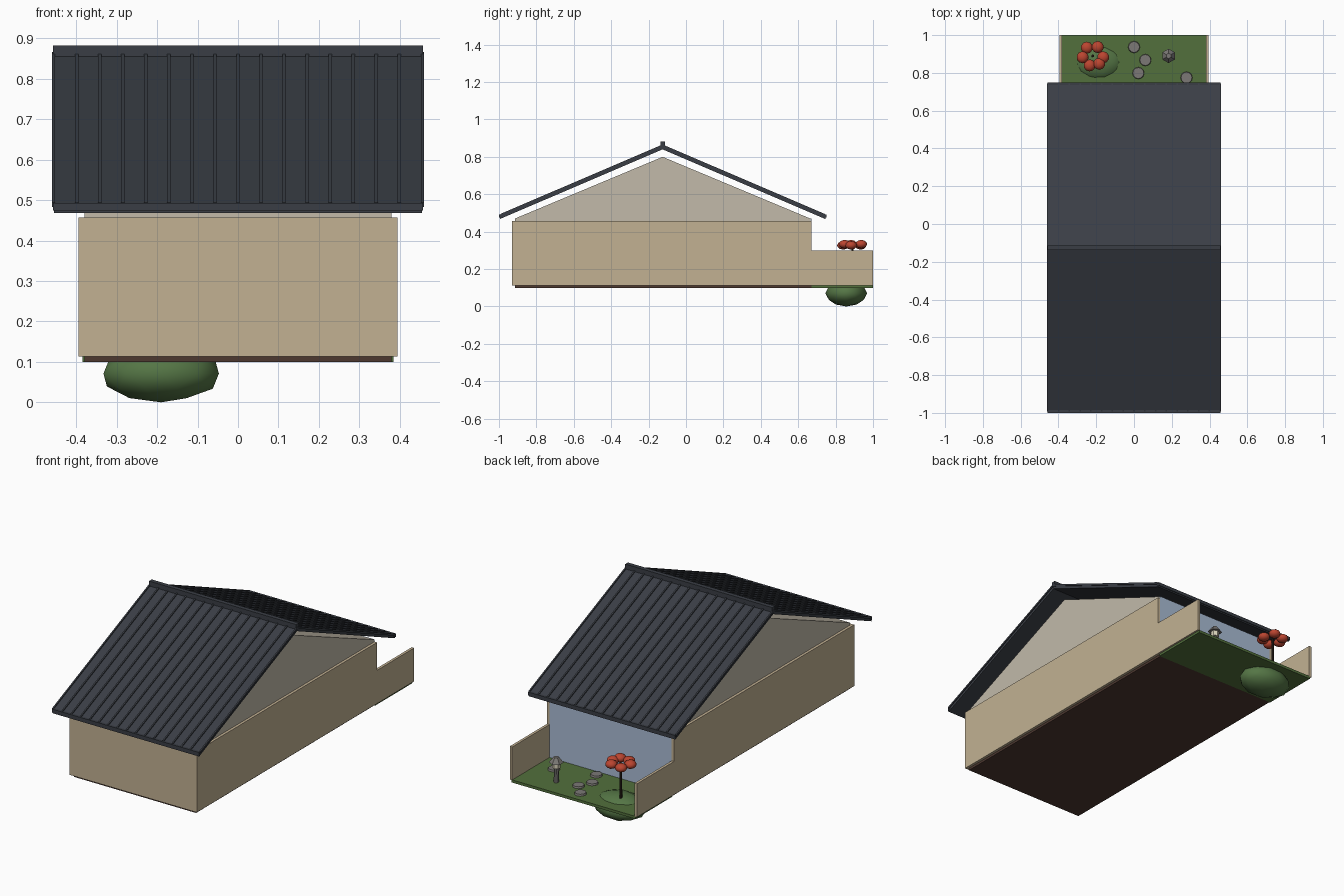
import bpy, bmesh, math

if "Cube" in bpy.data.objects:
    bpy.data.objects.remove(bpy.data.objects["Cube"])

RIDGE_Y = -0.125


def mat(name, r, g, b, a=1.0):
    m = bpy.data.materials.new(name)
    m.diffuse_color = (r, g, b, a)
    m.use_nodes = True
    m.node_tree.nodes["Principled BSDF"].inputs["Base Color"].default_value = m.diffuse_color
    return m


TAN = mat("tan_plaster", 0.54, 0.44, 0.29)
GABLE = mat("pale_plaster", 0.54, 0.49, 0.40)
GLASS = mat("blue_glass", 0.40, 0.50, 0.66)
ROOF = mat("dark_metal", 0.042, 0.048, 0.06)
WOOD = mat("dark_wood", 0.075, 0.04, 0.03)
GRASS = mat("grass", 0.085, 0.16, 0.045)
MOSS = mat("moss", 0.09, 0.18, 0.06)
STONE = mat("stone", 0.20, 0.19, 0.18)
LIGHT = mat("lamp_cream", 0.7, 0.65, 0.5)
BARK = mat("bark", 0.03, 0.018, 0.012)
LEAF = mat("red_leaf", 0.5, 0.06, 0.03)


def finish(bm, name, m):
    bmesh.ops.recalc_face_normals(bm, faces=bm.faces)
    me = bpy.data.meshes.new(name)
    bm.to_mesh(me)
    bm.free()
    me.materials.append(m)
    ob = bpy.data.objects.new(name, me)
    bpy.context.collection.objects.link(ob)
    return ob


def prism(name, yz, x0, x1, m):
    """Side profile (y, z) extruded from x0 to x1."""
    bm = bmesh.new()
    f = bm.faces.new([bm.verts.new((x0, y, z)) for y, z in yz])
    ext = bmesh.ops.extrude_face_region(bm, geom=[f])
    bmesh.ops.translate(bm, vec=(x1 - x0, 0, 0),
                        verts=[v for v in ext["geom"] if isinstance(v, bmesh.types.BMVert)])
    return finish(bm, name, m)


def box(name, x0, x1, y0, y1, z0, z1, m):
    return prism(name, [(y0, z0), (y1, z0), (y1, z1), (y0, z1)], x0, x1, m)


def cone(name, x, y, z0, z1, r0, r1, n, m):
    bm = bmesh.new()
    bmesh.ops.create_cone(bm, cap_ends=True, segments=n, radius1=r0, radius2=r1, depth=z1 - z0)
    ob = finish(bm, name, m)
    ob.location = (x, y, (z0 + z1) / 2)
    return ob


def blob(name, loc, radii, m):
    bm = bmesh.new()
    bmesh.ops.create_icosphere(bm, subdivisions=2, radius=1.0)
    bmesh.ops.scale(bm, vec=radii, verts=bm.verts)
    ob = finish(bm, name, m)
    ob.location = loc
    ob.data.shade_smooth()
    return ob


# Ground slabs
box("floor", -0.38, 0.38, -0.915, 0.67, 0.10, 0.115, WOOD)
box("garden_lawn", -0.385, 0.385, 0.67, 1.0, 0.10, 0.115, GRASS)

# House volume with gables, glazed at the garden end
prism("house_body", [(-0.915, 0.115), (0.665, 0.115), (0.665, 0.47),
                     (RIDGE_Y, 0.80), (-0.915, 0.47)], -0.38, 0.38, GABLE)
box("garden_window", -0.38, 0.38, 0.665, 0.67, 0.115, 0.47, GLASS)

# Outer walls, stepping down beside the garden
for side, s in (("left", -1), ("right", 1)):
    prism(side + "_wall", [(-0.915, 0.113), (1.0, 0.113), (1.0, 0.30), (0.67, 0.30),
                           (0.67, 0.457), (-0.915, 0.457)], s * 0.38, s * 0.395, TAN)
box("front_wall", -0.395, 0.395, -0.93, -0.915, 0.113, 0.457, TAN)


# Standing seam roof
def slope(s, d, lift):
    """Point on the roof plane at distance d from the ridge, raised by lift."""
    return (RIDGE_Y + s * d, 0.86 - 0.428 * d + lift)


for side, s in (("front", -1), ("back", 1)):
    prism(side + "_roof", [slope(s, 0, 0), slope(s, 0.87, 0), slope(s, 0.87, -0.02),
                           slope(s, 0, -0.02)], -0.455, 0.455, ROOF)
    for i in range(-8, 9):
        x = i * 0.057
        prism(f"{side}_seam_{i + 8}", [slope(s, 0, 0.006), slope(s, 0.868, 0.006),
                                       slope(s, 0.868, -0.005), slope(s, 0, -0.005)],
              x - 0.004, x + 0.004, ROOF)
    ya, yb = sorted((RIDGE_Y + s * 0.86, RIDGE_Y + s * 0.875))
    box(side + "_eave", -0.457, 0.457, ya, yb, 0.475, 0.493, ROOF)
box("ridge_cap", -0.457, 0.457, RIDGE_Y - 0.012, RIDGE_Y + 0.012, 0.85, 0.882, ROOF)

# Garden mound and red tree
blob("moss_mound", (-0.19, 0.857, 0.071), (0.15, 0.112, 0.071), MOSS)
TX, TY = -0.218, 0.89
cone("tree_trunk", TX, TY, 0.11, 0.33, 0.008, 0.006, 8, BARK)
for i, a in enumerate((125, 62, -8, -52, -108, 188)):
    t = math.radians(a)
    blob(f"leaf_cluster_{i}", (TX + 0.055 * math.cos(t), TY + 0.053 * math.sin(t),
                               0.333 if i % 2 else 0.327), (0.032, 0.032, 0.023), LEAF)

# Stepping stones
for i, (x, y) in enumerate([(0, 0.937), (0.06, 0.868), (0.023, 0.799), (0.06, 0.71), (0.278, 0.775)]):
    cone(f"stepping_stone_{i}", x, y, 0.113, 0.125, 0.032, 0.029, 12, STONE)

# Stone lantern
LX, LY = 0.183, 0.89
cone("lantern_post", LX, LY, 0.113, 0.195, 0.014, 0.012, 8, STONE)
cone("lantern_light", LX, LY, 0.195, 0.225, 0.022, 0.022, 6, LIGHT)
cone("lantern_cap", LX, LY, 0.225, 0.255, 0.038, 0.014, 6, STONE)
